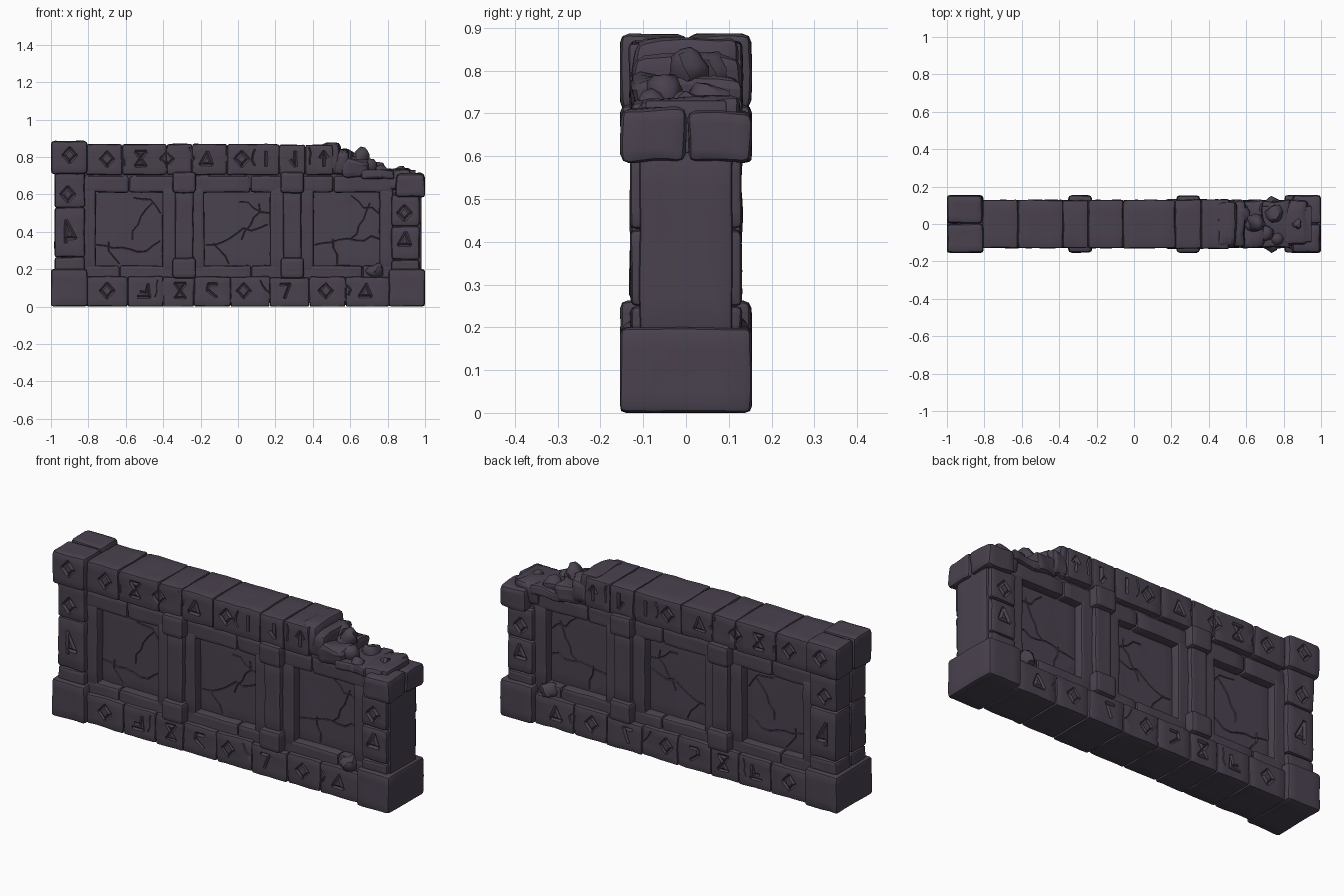
import bpy, bmesh, math, random
from mathutils import Vector, Matrix, noise

if "Cube" in bpy.data.objects:
    bpy.data.objects.remove(bpy.data.objects["Cube"])

random.seed(4)
stone = bpy.data.materials.new("dark purple stone")
stone.diffuse_color = (0.068, 0.054, 0.078, 1)
stone.use_nodes = True
stone.node_tree.nodes["Principled BSDF"].inputs["Base Color"].default_value = stone.diffuse_color


def block(bm, x, y, z, bevel=0.014, rough=0.005, cuts=3):
    """One worn stone block given by (min, max) ranges."""
    t = bmesh.new()
    bmesh.ops.create_cube(t, size=1)
    size = Vector((x[1] - x[0], y[1] - y[0], z[1] - z[0]))
    mid = Vector((x[1] + x[0], y[1] + y[0], z[1] + z[0])) / 2
    for v in t.verts:
        v.co = Vector(a * b for a, b in zip(v.co, size)) + mid
    b = min(bevel, min(size) * 0.25)
    bmesh.ops.subdivide_edges(t, edges=t.edges[:], cuts=cuts, use_grid_fill=True)
    sharp = [e for e in t.edges if e.calc_face_angle(0) > 1]
    bmesh.ops.bevel(t, geom=sharp, offset=b, segments=2, affect='EDGES', profile=0.5)
    off = Vector((random.random(), random.random(), random.random())) * 20
    for v in t.verts:
        v.co += noise.noise_vector(v.co * 11 + off) * rough
        v.co.x = max(-1, min(1, v.co.x))
        v.co.y = max(-0.154, min(0.154, v.co.y))
        v.co.z = max(0, v.co.z)
    merge(bm, t)


def rock(bm, c, r):
    """A rounded, uneven piece of rubble."""
    t = bmesh.new()
    bmesh.ops.create_icosphere(t, subdivisions=2, radius=r)
    off = Vector((random.random(), random.random(), random.random())) * 20
    for v in t.verts:
        v.co = v.co * (1 + .45 * noise.noise(v.co / r * 1.1 + off)) + Vector(c)
    merge(bm, t)


def merge(bm, t):
    me = bpy.data.meshes.new("tmp")
    t.to_mesh(me)
    t.free()
    bm.from_mesh(me)
    bpy.data.meshes.remove(me)


def stroke(bm, p, q, y, w):
    """V-shaped chisel cut from p to q in the xz plane, on both faces."""
    dx, dz = q[0] - p[0], q[1] - p[1]
    for s in (-1, 1):
        m = (Matrix.Translation(((p[0] + q[0]) / 2, s * y, (p[1] + q[1]) / 2))
             @ Matrix.Rotation(-math.atan2(dz, dx), 4, 'Y') @ Matrix.Rotation(math.pi / 4, 4, 'X')
             @ Matrix.Diagonal((math.hypot(dx, dz) + w * 0.6, w, w, 1)))
        bmesh.ops.create_cube(bm, size=1, matrix=m)


def make(name, bm, cutter=None, angle=35):
    me = bpy.data.meshes.new(name)
    bmesh.ops.recalc_face_normals(bm, faces=bm.faces[:])
    bm.to_mesh(me)
    bm.free()
    ob = bpy.data.objects.new(name, me)
    bpy.context.collection.objects.link(ob)
    me.materials.append(stone)
    if cutter:
        mod = ob.modifiers.new("carve", 'BOOLEAN')
        mod.object, mod.operation, mod.solver, mod.use_self = cutter, 'DIFFERENCE', 'EXACT', True
        new = bpy.data.meshes.new_from_object(ob.evaluated_get(bpy.context.evaluated_depsgraph_get()))
        ob.modifiers.clear()
        ob.data = new
    ob.data.shade_smooth()
    ob.data.set_sharp_from_angle(angle=math.radians(angle))
    return ob


# carved marks: outlines in a unit square
MARKS = {
    'diamond': [(-1, 0), (0, 1), (1, 0), (0, -1), (-1, 0)],
    'triangle': [(-.9, -.8), (.9, -.8), (.2, .9), (-.9, -.8)],
    'wedge': [(-1, -.9), (.8, -.9), (.6, .9), (.2, -.3), (-.6, -.2)],
    'hourglass': [(-.8, 1), (.8, 1), (-.8, -1), (.8, -1), (-.8, 1)],
    'flag': [(-.6, -1.5), (-.6, 1.6), (.9, -.9), (-.6, -.9)],
    'hook': [(-.5, -.2), (.2, -1), (.2, 1)],
    'bar': [(0, -1), (0, 1)],
    'arrow': [(-.6, .2), (0, 1), (.6, .2), (0, 1), (0, -1)],
    'bolt': [(.7, -.9), (-.7, .1), (-.5, .9), (.8, .9)],
    'fork': [(-.3, -1), (.5, .9), (-.9, .9)],
}
top_marks = [(-.70, 'diamond'), (-.52, 'hourglass'), (-.38, 'diamond'), (-.17, 'triangle'),
             (.02, 'diamond'), (.15, 'bar'), (.30, 'hook'), (.46, 'arrow')]
low_marks = [(-.70, 'diamond'), (-.50, 'wedge'), (-.31, 'hourglass'), (-.14, 'bolt'),
             (.03, 'diamond'), (.26, 'fork'), (.47, 'diamond'), (.68, 'triangle')]
places = ([(x, .79, .13, k) for x, k in top_marks] + [(x, .085, .13, k) for x, k in low_marks]
          + [(-.9, .81, .152, 'diamond'), (-.91, .6, .13, 'diamond'), (-.9, .4, .13, 'flag'),
             (.89, .5, .13, 'diamond'), (.89, .36, .13, 'triangle')])
cut = bmesh.new()
for x, z, y, kind in places:
    pts = [(x + a * .033, z + b * .037) for a, b in MARKS[kind]]
    for p, q in zip(pts, pts[1:]):
        stroke(cut, p, q, y, .015)


# wandering cracks on the panels and rows
def crack(x, z, ang, n, y, w=.005, step=.045):
    for i in range(n):
        a = ang + random.uniform(-.6, .6)
        q = (x + math.cos(a) * step, z + math.sin(a) * step)
        stroke(cut, (x, z), q, y, w)
        x, z = q


for cx in (-.585, 0, .58):
    crack(cx - .17, .33, .2, 8, .058)
    crack(cx + .02, .36, 1.2, 5, .058)
    crack(cx + .17, .5, 2.6, 4, .058)
    crack(cx - .05, .23, 1.9, 3, .058)
for x, z in ((-.62, .84), (-.26, .85), (.09, .84), (.38, .85), (-.43, .14), (.12, .14), (.57, .14)):
    crack(x, z, -1.4, 3, .13, .008, .03)
cutter = make("carving_cutter", cut)
cutter.hide_render = True
bpy.context.view_layer.update()

# core filling the seams
bm = bmesh.new()
for x, y, z in (((-.95, .95), .12, (.02, .14)), ((-.95, .5), .12, (.72, .85)),
                ((-.95, .95), .095, (.12, .2)), ((-.95, .95), .095, (.63, .73)),
                ((-.95, -.78), .095, (.1, .8)), ((.78, .95), .095, (.1, .68)),
                ((-.38, -.2), .095, (.1, .7)), ((.19, .38), .095, (.1, .7))):
    block(bm, x, (-y, y), z, .005, 0, 1)
make("wall_core", bm)

# recessed panels
bm = bmesh.new()
for x0, x1 in ((-.80, -.37), (-.22, .21), (.37, .80)):
    block(bm, (x0, x1), (-.058, .058), (.18, .66), .004, .003, 4)
make("recessed_panels", bm, cutter)

# frames round the panels
bm = bmesh.new()
G = .001
for x0, x1, i0, i1 in ((-.83, -.325, -.76, -.405), (-.255, .255, -.18, .17), (.325, .83, .405, .755)):
    for a, b in ((x0, i0), (i1, x1)):
        block(bm, (a, b), (-.104, .104), (.19, .64), .012, .004, 4)
    for z in ((.14, .22), (.61, .70)):
        s = random.uniform(i0 + .08, i1 - .08)
        block(bm, (x0, s - G), (-.105, .105), z, .014, .004)
        block(bm, (s + G, x1), (-.105, .105), z, .014, .004)
make("panel_frames", bm)


# bottom and top rows of carved blocks
def row(name, splits, z):
    bm = bmesh.new()
    for a, b in zip(splits, splits[1:]):
        d = random.uniform(-.003, .003)
        block(bm, (a + G, b - G), (-.13 + d, .13 - d), (z[0], z[1] + d), .01, .005)
    make(name, bm, cutter)


row("bottom_row", [-.81, -.59, -.40, -.235, -.04, .17, .38, .575, .81], (0, .158))
row("top_row", [-.81, -.62, -.38, -.245, -.06, .22, .36, .51], (.705, .866))

# pilasters with their caps
bm = bmesh.new()
for x in (-.288, .29):
    block(bm, (x - .049, x + .049), (-.128, .128), (.24, .63), .013, .004, 4)
    for z in ((.15, .262), (.607, .72)):
        block(bm, (x - .063, x + .063), (-.153, .153), z, .018, .003)
make("pilasters", bm)

# end columns: left in front and back halves, right lower with a plain end
bm = bmesh.new()
for a, b in zip((.19, .265, .53), (.265, .53, .72)):
    block(bm, (-.98, -.82), (-.13, -.002), (a + G, b - G), .013, .005)
    block(bm, (-.98, -.82), (.002, .13), (a + G, b - G), .013, .005)
for a, b in zip((.19, .25, .43), (.25, .43, .60)):
    block(bm, (.82, .97), (-.13, .13), (a + G, b - G), .014, .004)
block(bm, (.83, .98), (-.108, .108), (.18, .61), .008, .003, 4)
make("end_columns", bm, cutter)

# corner blocks
bm = bmesh.new()
for x in ((-1, -.805), (.805, 1)):
    block(bm, x, (-.154, .154), (0, .2), .016, .004)
block(bm, (-1, -.805), (-.154, .001), (.708, .885), .02, .004)
block(bm, (-1, -.81), (.003, .154), (.71, .885), .02, .004)
make("corner_blocks", bm, cutter)

# broken upper right corner
bm = bmesh.new()
block(bm, (.845, 1), (-.154, 0), (.585, .71), .02, .008)
block(bm, (.845, 1), (.002, .154), (.585, .705), .02, .008)
block(bm, (.80, .93), (-.115, .12), (.62, .735), .02, .015)
block(bm, (.45, .545), (-.122, .122), (.705, .876), .025, .014)
block(bm, (.50, .595), (-.12, .125), (.70, .835), .03, .02)
block(bm, (.56, .69), (-.125, .12), (.69, .78), .025, .02)
block(bm, (.66, .83), (-.125, .125), (.68, .73), .02, .015)
make("broken_corner", bm, angle=28)

# loose rubble
bm = bmesh.new()
for c, r in (((.655, .01, .81), .045), ((.57, .05, .80), .05), ((.70, -.05, .745), .045),
             ((.75, .05, .725), .05), ((.76, -.08, .715), .04), ((.87, 0, .725), .03),
             ((.645, 0, .76), .05), ((.735, -.105, .19), .045), ((.735, .105, .19), .045)):
    rock(bm, c, r)
make("rubble", bm, angle=40)
